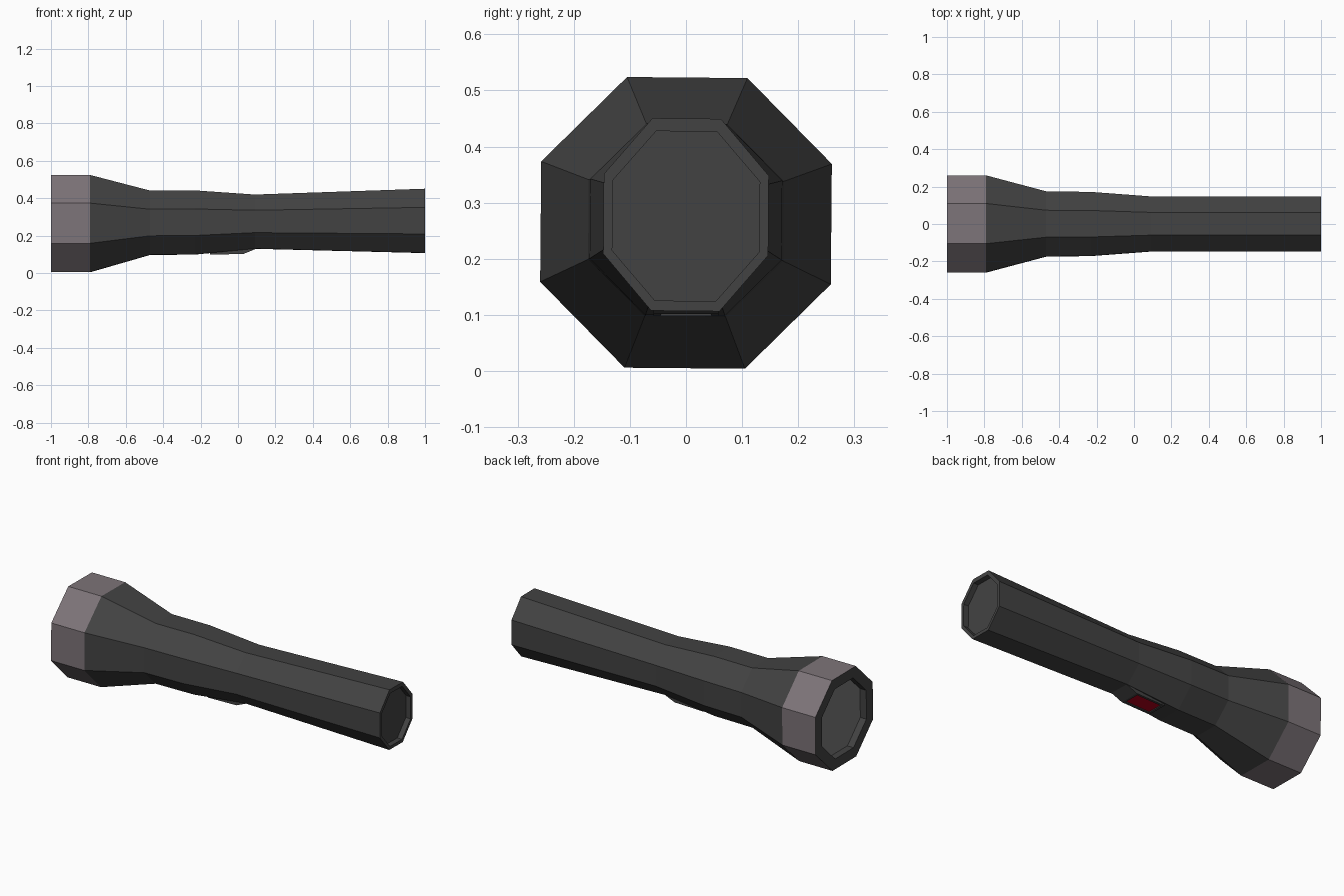
import bpy, bmesh, math

if "Cube" in bpy.data.objects:
    bpy.data.objects.remove(bpy.data.objects["Cube"])


def material(name, rgb):
    m = bpy.data.materials.new(name)
    m.diffuse_color = (*rgb, 1)
    m.use_nodes = True
    m.node_tree.nodes["Principled BSDF"].inputs["Base Color"].default_value = m.diffuse_color
    return m


BLACK = material("charcoal plastic", (0.055, 0.055, 0.055))
BAND = material("warm grey band", (0.205, 0.175, 0.19))
GLASS = material("grey lens", (0.2, 0.2, 0.2))
RED = material("red button", (0.45, 0.0, 0.01))


def finish(bm, name, mats):
    bmesh.ops.recalc_face_normals(bm, faces=bm.faces[:])
    mesh = bpy.data.meshes.new(name)
    bm.to_mesh(mesh)
    bm.free()
    for m in mats:
        mesh.materials.append(m)
    ob = bpy.data.objects.new(name, mesh)
    bpy.context.collection.objects.link(ob)
    return ob


def octagon(bm, x, half_y, z_low, z_high):
    """Flat-sided octagon ring across the x axis, turned by a hair."""
    k = 1 / math.cos(math.pi / 8)
    mid, half_z = (z_low + z_high) / 2, (z_high - z_low) / 2
    ring = []
    for i in range(8):
        a = math.pi / 8 + i * math.pi / 4 - math.radians(0.5)
        ring.append(bm.verts.new((x, half_y * k * math.cos(a),
                                  mid + half_z * k * math.sin(a))))
    return ring


def loft(name, stations, mats, pick=lambda f: 0):
    """Closed shell through octagon stations, coloured by a rule."""
    bm = bmesh.new()
    rings = [octagon(bm, *s) for s in stations]
    for a, b in zip(rings, rings[1:]):
        for i in range(8):
            j = (i + 1) % 8
            bm.faces.new((a[i], a[j], b[j], b[i]))
    bm.faces.new(rings[0])
    bm.faces.new(rings[-1])
    bm.normal_update()
    for f in bm.faces:
        f.material_index = pick(f)
    return finish(bm, name, mats)


def is_band(f):
    # outer side faces of the head, not the rim or the recess
    c = f.calc_center_median()
    return int(c.x < -0.8 and abs(f.normal.x) < 0.1
               and math.hypot(c.y, c.z - 0.264) > 0.24)


# Body: lens recess, head, neck, grip and recessed tail cap
loft("flashlight_body", [
    (-0.955, 0.20, 0.064, 0.464),
    (-1.0, 0.20, 0.064, 0.464),
    (-1.0, 0.259, 0.005, 0.523),
    (-0.79, 0.259, 0.005, 0.523),
    (-0.47, 0.174, 0.097, 0.44),
    (-0.23, 0.171, 0.099, 0.441),
    (0.09, 0.147, 0.13, 0.419),
    (1.0, 0.147, 0.107, 0.45),
    (1.0, 0.131, 0.125, 0.427),
    (0.97, 0.131, 0.125, 0.427),
], [BLACK, BAND], is_band)

# Lens plate set in the head recess
loft("lens", [(-0.963, 0.198, 0.066, 0.462),
              (-0.956, 0.198, 0.066, 0.462)], [GLASS])

# Switch housing under the grip, with the button sunk into its lower face
bm = bmesh.new()
profile = [(-0.15, 0.15), (-0.15, 0.098), (0.03, 0.102), (0.1, 0.131), (0.1, 0.15)]
sides = [[bm.verts.new((x, y, z)) for x, z in profile] for y in (-0.058, 0.058)]
bm.faces.new(sides[0])
bm.faces.new(sides[1])
quads = []
for i in range(5):
    j = (i + 1) % 5
    quads.append(bm.faces.new((sides[0][i], sides[0][j], sides[1][j], sides[1][i])))
bmesh.ops.recalc_face_normals(bm, faces=bm.faces[:])
lower = quads[1]
bmesh.ops.inset_region(bm, faces=[lower], thickness=0.018)
bmesh.ops.inset_region(bm, faces=[lower], thickness=0.001, depth=-0.005)
lower.material_index = 1
finish(bm, "switch", [BLACK, RED])
